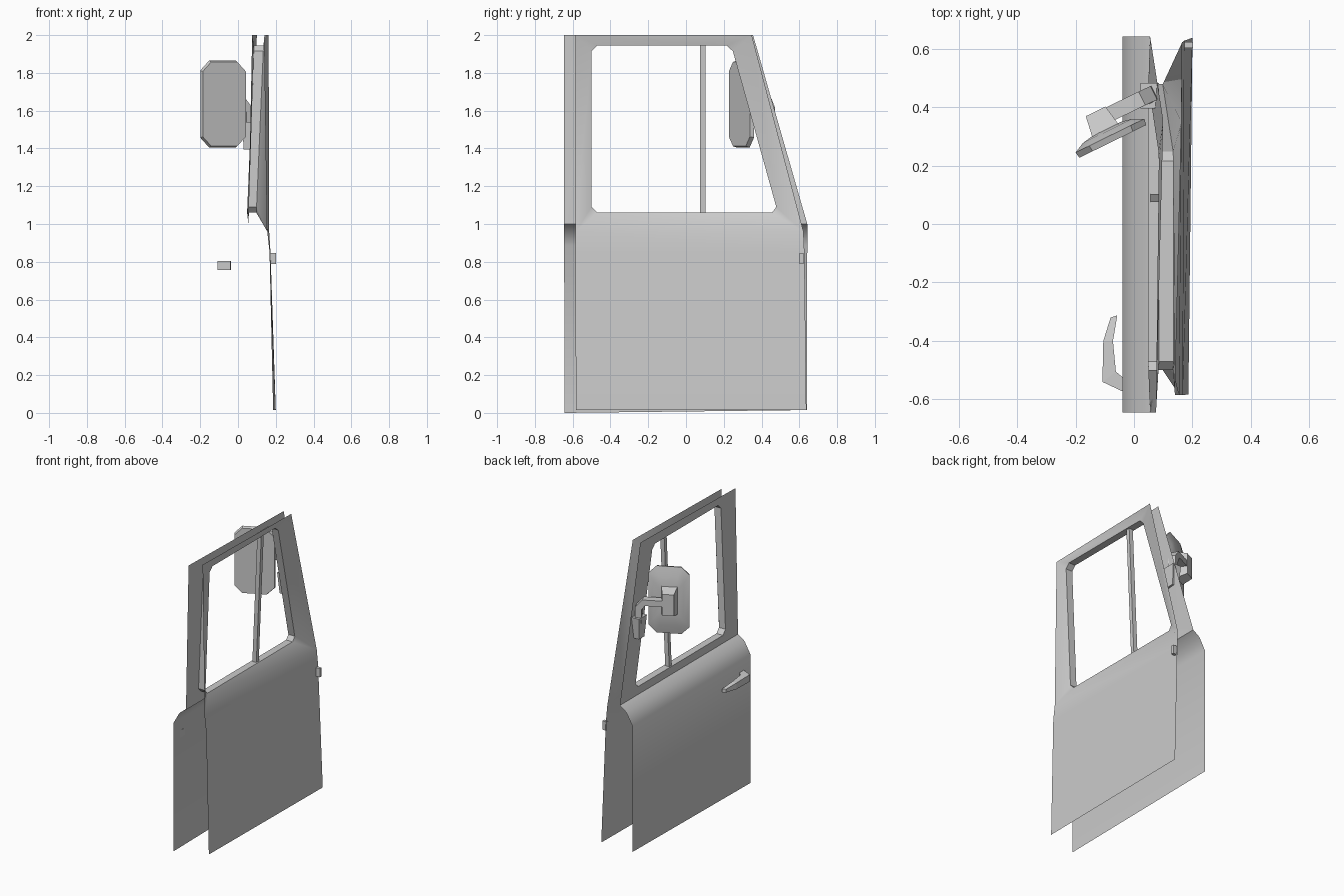
import bpy, bmesh, math
from mathutils import Vector

cube = bpy.data.objects.get("Cube")
if cube:
    bpy.data.objects.remove(cube, do_unlink=True)

grey = bpy.data.materials.new("plain grey")
grey.use_nodes = True
grey.diffuse_color = (0.6, 0.6, 0.6, 1)
grey.node_tree.nodes["Principled BSDF"].inputs["Base Color"].default_value = (0.6, 0.6, 0.6, 1)


def finish(name, bm, smooth=False):
    mesh = bpy.data.meshes.new(name)
    bm.to_mesh(mesh)
    bm.free()
    mesh.materials.append(grey)
    ob = bpy.data.objects.new(name, mesh)
    bpy.context.collection.objects.link(ob)
    if smooth:
        bpy.ops.object.select_all(action='DESELECT')
        ob.select_set(True)
        bpy.context.view_layer.objects.active = ob
        bpy.ops.object.shade_smooth_by_angle(angle=math.radians(32))
    return ob


def loft(name, rings, smooth=False):
    """Closed solid through a list of equal-sized rings."""
    bm = bmesh.new()
    loops = [[bm.verts.new(p) for p in ring] for ring in rings]
    n = len(loops[0])
    for a, b in zip(loops, loops[1:]):
        for i in range(n):
            j = (i + 1) % n
            bm.faces.new((a[i], a[j], b[j], b[i]))
    bm.faces.new(loops[0])
    bm.faces.new(loops[-1])
    bmesh.ops.recalc_face_normals(bm, faces=bm.faces[:])
    return finish(name, bm, smooth)


def rect(x0, x1, y0, y1, z):
    return [(x0, y0, z), (x1, y0, z), (x1, y1, z), (x0, y1, z)]


# Window outline: two points per clipped corner
SILL, LINTEL = 1.06, 1.945
OUTLINE = [(-0.47, LINTEL), (0.215, LINTEL), (0.248, LINTEL - 0.03),
           (0.478, SILL + 0.03), (0.455, SILL), (-0.47, SILL),
           (-0.5, SILL + 0.03), (-0.5, LINTEL - 0.03)]


def window_loop(low_x, high_x):
    return [Vector((low_x + (high_x - low_x) * (z - SILL) / (LINTEL - SILL), y, z))
            for y, z in OUTLINE]


def skin(name, window, corners, rows, side):
    """Window frame plus lower panel; corners: rear top, front top, front low, rear low."""
    bm = bmesh.new()
    win = [bm.verts.new(p) for p in window]
    cor = [bm.verts.new(p) for p in corners]
    for i in range(4):
        a, b = win[2 * i - 1], win[2 * i]
        bm.faces.new((cor[i], a, b))
        bm.faces.new((cor[i], b, win[2 * i + 1], cor[(i + 1) % 4]))
    rear, front = cor[3], cor[2]
    for r, f in rows:
        r, f = bm.verts.new(r), bm.verts.new(f)
        bm.faces.new((rear, front, f, r))
        rear, front = r, f
    bm.normal_update()
    bmesh.ops.reverse_faces(bm, faces=[f for f in bm.faces if f.normal.x * side < 0])
    return finish(name, bm, True)


outer_window = window_loop(0.048, 0.085)
inner_window = window_loop(0.097, 0.135)

# Outer skin with rounded shoulder
skin("outer_door_skin", outer_window,
     [(0.075, -0.645, 2), (0.1, 0.355, 2), (0.055, 0.642, 1), (0.055, -0.645, 1)],
     [((0.005, -0.645, 0.965), (0.005, 0.642, 0.965)),
      ((-0.04, -0.645, 0.885), (-0.04, 0.642, 0.885)),
      ((-0.04, -0.643, 0), (-0.04, 0.64, 0.015))], -1)

# Inner skin
skin("inner_door_skin", inner_window,
     [(0.14, -0.585, 2), (0.162, 0.348, 2), (0.165, 0.622, 0.96), (0.155, -0.585, 0.96)],
     [((0.167, -0.585, 0.85), (0.172, 0.627, 0.85)),
      ((0.186, -0.583, 0.015), (0.2, 0.637, 0.015))], 1)

# Window reveal joining the two skins
bm = bmesh.new()
a = [bm.verts.new(p) for p in outer_window]
b = [bm.verts.new(p) for p in inner_window]
for i in range(8):
    bm.faces.new((a[i - 1], a[i], b[i], b[i - 1]))
bm.normal_update()
middle = Vector((0.09, 0, 1.5))
bmesh.ops.reverse_faces(bm, faces=[f for f in bm.faces
                                   if f.normal.dot(middle - f.calc_center_median()) < 0])
finish("window_reveal", bm)

# Window divider bar
loft("window_divider", [rect(0.057, 0.087, 0.075, 0.102, SILL),
                        rect(0.095, 0.125, 0.075, 0.102, LINTEL)])

# Door handle: outer x, y, inner x, y, bottom z, top z
handle = [(-0.04, -0.572, -0.038, -0.525, 0.757, 0.805),
          (-0.108, -0.54, -0.062, -0.505, 0.757, 0.805),
          (-0.105, -0.4, -0.072, -0.4, 0.757, 0.8),
          (-0.08, -0.32, -0.057, -0.312, 0.757, 0.78)]
loft("door_handle", [[(xo, yo, lo), (xi, yi, lo), (xi, yi, hi), (xo, yo, hi)]
                     for xo, yo, xi, yi, lo, hi in handle])

# Check strap stub on the front edge of the inner skin
loft("check_strap", [rect(0.17, 0.202, 0.602, 0.622, 0.787),
                     rect(0.17, 0.202, 0.602, 0.622, 0.847)])

# Mirror, laid out in its own turned frame
CENTRE = Vector((-0.0725, 0.2825, 1.635))
ACROSS = Vector((0.898, 0.44, 0))
BACK = Vector((-0.44, 0.898, 0))
UP = Vector((0, 0, 1))


def mirror_point(u, depth, v):
    return CENTRE + ACROSS * u + BACK * depth + UP * v


def octagon(depth, scale):
    w, h, c = 0.131 * scale, 0.23 * scale, 0.052 * scale
    quarter = [(w, h - c), (w - c, h)]
    half = quarter + [(-u, v) for u, v in reversed(quarter)]
    return [mirror_point(u, depth, v) for u, v in half + [(-u, -v) for u, v in half]]


loft("mirror_head", [octagon(0, 0.97), octagon(0.022, 1), octagon(0.04, 0.72),
                     octagon(0.048, 0.4)], True)


def block_ring(depth, u0, u1, h):
    return [mirror_point(u, depth, v) for u, v in
            ((u0, -h), (u1, -h), (u1, h + 0.015), (u0, h + 0.015))]


loft("mirror_socket", [block_ring(0.035, -0.058, 0.045, 0.09),
                       block_ring(0.118, -0.045, 0.03, 0.065)])

# Arm bending down into its mount: centre and thickness direction
path = [((-0.085, 0.375, 1.645), (0, 0, 1)),
        ((0.02, 0.426, 1.645), (0.35, 0.17, 0.95)),
        ((0.05, 0.44, 1.605), (0.85, 0.41, 0.4)),
        ((0.053, 0.44, 1.5), (0.9, 0.44, 0))]
rings = []
for centre, thick in path:
    c, t, s = Vector(centre), Vector(thick) * 0.021, BACK * 0.026
    rings.append([c + t + s, c + t - s, c - t - s, c - t + s])
loft("mirror_arm", rings)
loft("mirror_mount", [rect(0.03, 0.08, 0.41, 0.47, 1.395),
                      rect(0.022, 0.085, 0.395, 0.482, 1.54)])
